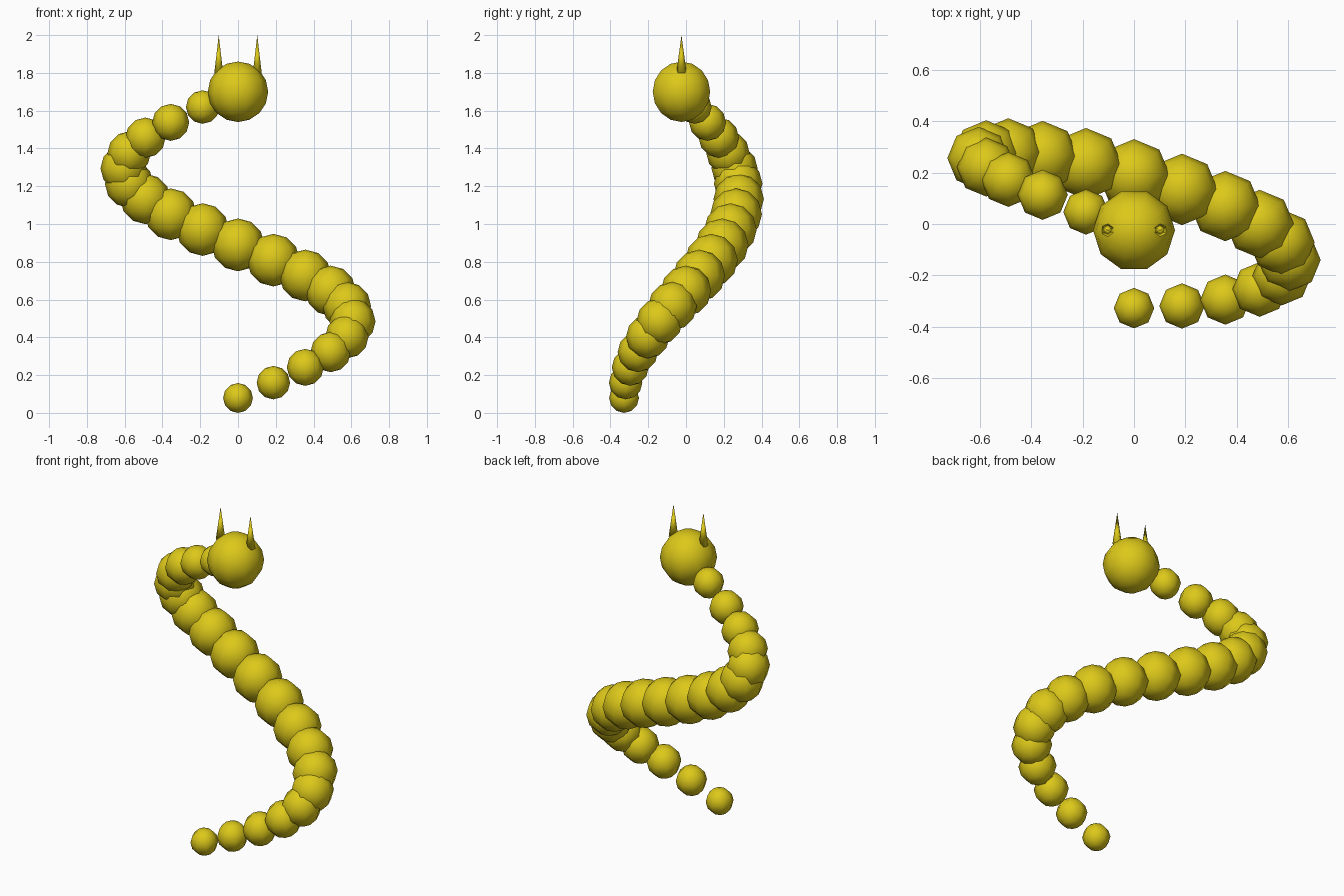
import bpy
from math import sin, cos, pi

if "Cube" in bpy.data.objects:
    bpy.data.objects.remove(bpy.data.objects["Cube"])

gold = bpy.data.materials.new("gold")
gold.diffuse_color = (0.72, 0.58, 0.01, 1)
gold.use_nodes = True
gold.node_tree.nodes["Principled BSDF"].inputs["Base Color"].default_value = gold.diffuse_color


def finish(name, angle=None):
    ob = bpy.context.object
    ob.name = name
    ob.data.materials.append(gold)
    bpy.ops.object.shade_smooth()
    return ob


def ball(name, loc, r, segments, rings):
    # quarter turn puts a meridian on the x axis
    bpy.ops.mesh.primitive_uv_sphere_add(segments=segments, ring_count=rings, radius=r,
                                         location=loc, rotation=(0, 0, pi / 2))
    return finish(name)


# Coiling body: a chain of balls, thickest in the middle
STEPS = 20


def path(i):
    t = i / STEPS
    return (0.606 * sin(2 * pi * t),
            -0.024 - 0.304 * cos(1.5 * pi * t),
            0.079 + 1.621 * t)


for i in range(STEPS):
    ball(f"body_segment_{i:02d}", path(i), 0.079 + 0.061 * sin(pi * i / STEPS), 8, 6)

# Head at the end of the path
head = path(STEPS)
ball("head", head, 0.16, 10, 8)

# Pair of pointed horns
for side, name in ((-1, "horn_left"), (1, "horn_right")):
    bpy.ops.mesh.primitive_cone_add(vertices=6, radius1=0.027, radius2=0, depth=0.2,
                                    location=(side * 0.102, head[1], 1.9))
    finish(name)
